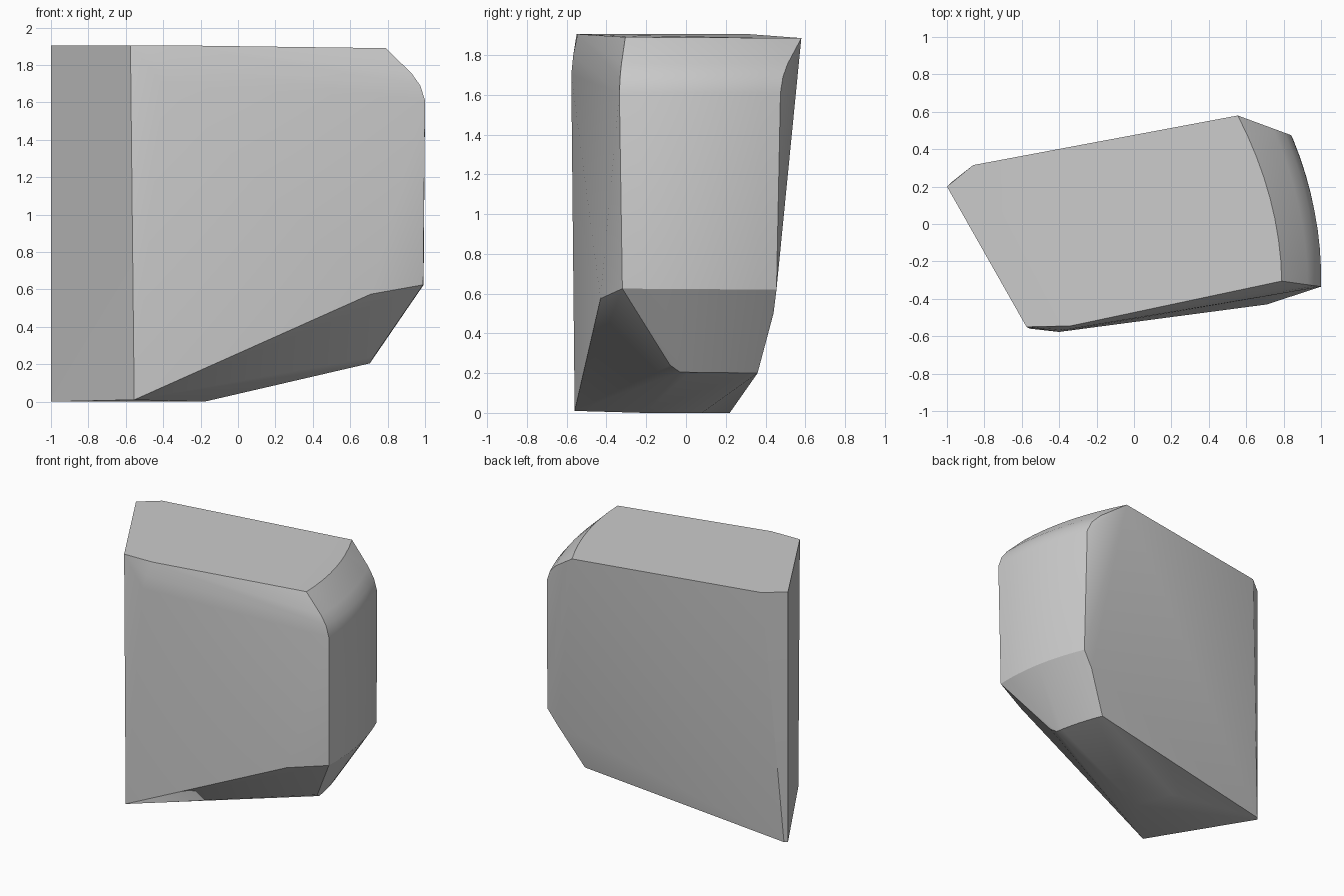
import bpy, bmesh, math
from mathutils import Vector

cube = bpy.data.objects.get("Cube")
if cube:
    bpy.data.objects.remove(cube, do_unlink=True)


def arc(start, end, bulge, steps=8):
    """Points from start to end, bowed outward along +x."""
    a, b = Vector(start), Vector(end)
    pts = []
    for i in range(steps + 1):
        t = i / steps
        p = a.lerp(b, t)
        p.x += bulge * 4 * t * (1 - t)
        pts.append(p)
    return pts


# Flat slanted end and top outline
points = [Vector(p) for p in (
    (-1, .2, 1.905), (-1, .2, 0), (-.98, .22, 0),
    (-.86, .315, 1.905), (-.575, -.55, 1.905), (-.555, -.56, .01),
    (-.34, -.545, 1.905),
    # Swell below the top front edge
    (-.4, -.577, 1.7), (-.375, -.567, 1.8),
    # Underside facets and front lower corner
    (-.18, -.21, 0), (-.3, .08, 0), (.71, -.43, .575),
    # Rounded corner under the curved end
    (.75, -.11, .285), (.725, -.08, .24),
    # Back lower corner
    (.77, .44, .5),
)]

# Curved end: upright wall, then rounded shoulder up to the top edge
top_front, top_back = Vector((.79, -.305, 1.89)), Vector((.555, .58, 1.885))
wall_front, wall_back = Vector((1, -.335, 1.61)), Vector((.84, .475, 1.61))
points += arc((.99, -.32, .625), (.85, .455, .62), .045)
for inset, z in ((0, 1.61), (.12, 1.69), (.34, 1.755)):
    front = wall_front.lerp(top_front, inset)
    back = wall_back.lerp(top_back, inset)
    front.z = back.z = z
    points += arc(front, back, .045)
points += arc(top_front, top_back, .055)

# Lower edge of the sloping end
points += arc((.705, -.03, .205), (.6, .36, .2), .012)

# Skin the faceted block
bm = bmesh.new()
for p in points:
    bm.verts.new(p)
hull = bmesh.ops.convex_hull(bm, input=bm.verts)
loose = [v for v in bm.verts if not v.link_faces]
bmesh.ops.delete(bm, geom=loose, context='VERTS')
bmesh.ops.dissolve_limit(bm, angle_limit=math.radians(.6),
                         verts=bm.verts, edges=bm.edges)
bmesh.ops.recalc_face_normals(bm, faces=bm.faces)
mesh = bpy.data.meshes.new("stone_block")
bm.to_mesh(mesh)
bm.free()
block = bpy.data.objects.new("stone_block", mesh)
bpy.context.collection.objects.link(block)

# Plain grey surface
grey = bpy.data.materials.new("light_grey")
grey.use_nodes = True
colour = (.6, .6, .6, 1)
grey.diffuse_color = colour
grey.node_tree.nodes["Principled BSDF"].inputs["Base Color"].default_value = colour
mesh.materials.append(grey)

# Soft shading across the gentle curves only
bpy.ops.object.select_all(action='DESELECT')
block.select_set(True)
bpy.context.view_layer.objects.active = block
bpy.ops.object.shade_smooth_by_angle(angle=math.radians(25))
